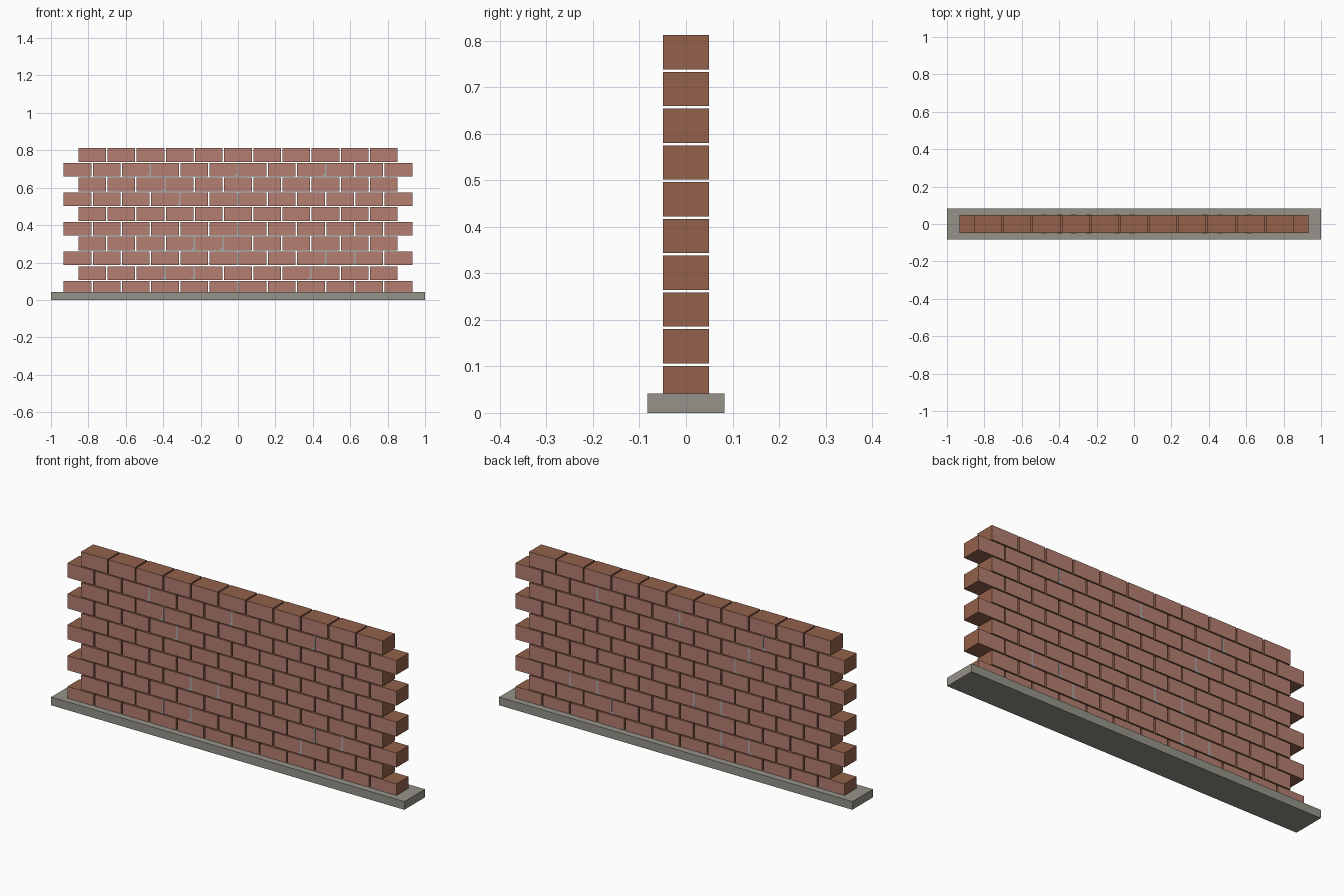
import bpy, bmesh

old = bpy.data.objects.get("Cube")
if old:
    bpy.data.objects.remove(old, do_unlink=True)


def material(name, rgb):
    mat = bpy.data.materials.new(name)
    mat.use_nodes = True
    mat.diffuse_color = (*rgb, 1)
    mat.node_tree.nodes["Principled BSDF"].inputs["Base Color"].default_value = (*rgb, 1)
    return mat


BRICK_FACE = material("pink brick", (0.46, 0.21, 0.16))
BRICK_SIDE = material("brown brick", (0.29, 0.12, 0.068))
STONE = material("grey stone", (0.30, 0.29, 0.25))
MORTAR = material("pale mortar", (0.40, 0.40, 0.41))


def add_object(name, bm, *mats):
    bmesh.ops.recalc_face_normals(bm, faces=bm.faces)
    mesh = bpy.data.meshes.new(name)
    bm.to_mesh(mesh)
    bm.free()
    for mat in mats:
        mesh.materials.append(mat)
    obj = bpy.data.objects.new(name, mesh)
    bpy.context.collection.objects.link(obj)
    return obj


def add_box(bm, x, half_x, half_y, z0, z1):
    verts = bmesh.ops.create_cube(bm, size=2)["verts"]
    for v in verts:
        v.co = (x + v.co.x * half_x, v.co.y * half_y, z0 if v.co.z < 0 else z1)


PITCH, GAP = 0.156, 0.008
ROW, HEIGHT = 0.079, 0.0735
BASE_TOP, HALF_DEPTH = 0.042, 0.049


def row_bottom(row):
    return 0.0275 + row * ROW


def row_count(row):
    return 12 - row % 2


# Footing slab
bm = bmesh.new()
add_box(bm, 0, 1, 0.083, 0, BASE_TOP)
add_object("footing", bm, STONE)

# Courses of bricks in running bond, with the bottom one partly sunk
for row in range(10):
    bm = bmesh.new()
    count = row_count(row)
    z0 = row_bottom(row)
    for i in range(count):
        x = (i - (count - 1) / 2) * PITCH
        add_box(bm, x, (PITCH - GAP) / 2, HALF_DEPTH, max(z0, BASE_TOP), z0 + HEIGHT)
    bmesh.ops.recalc_face_normals(bm, faces=bm.faces)
    for face in bm.faces:
        face.material_index = 0 if abs(face.normal.y) > 0.5 else 1
    add_object(f"brick_course_{row + 1}", bm, BRICK_FACE, BRICK_SIDE)

# Mortar left in some upright joints, given as row: joint numbers
leftovers = {1: (3, 4, 8), 2: (9, 10), 3: (4, 5), 6: (4,), 7: (3,), 8: (3, 6, 9)}
bm = bmesh.new()
for row, joints in leftovers.items():
    for joint in joints:
        x = (joint - row_count(row) / 2) * PITCH
        z = row_bottom(row)
        g = GAP / 2
        profile = [(x + g, z), (x + g, z + HEIGHT), (x - g, z + HEIGHT),
                   (x - g, z + 0.014), (x - 0.025, z)]
        depth = HALF_DEPTH + 0.0005
        front = bm.faces.new([bm.verts.new((px, -depth, pz)) for px, pz in profile])
        moved = bmesh.ops.extrude_face_region(bm, geom=[front], use_keep_orig=True)["geom"]
        bmesh.ops.translate(bm, vec=(0, 2 * depth, 0),
                            verts=[v for v in moved if isinstance(v, bmesh.types.BMVert)])
add_object("mortar_remains", bm, MORTAR)
